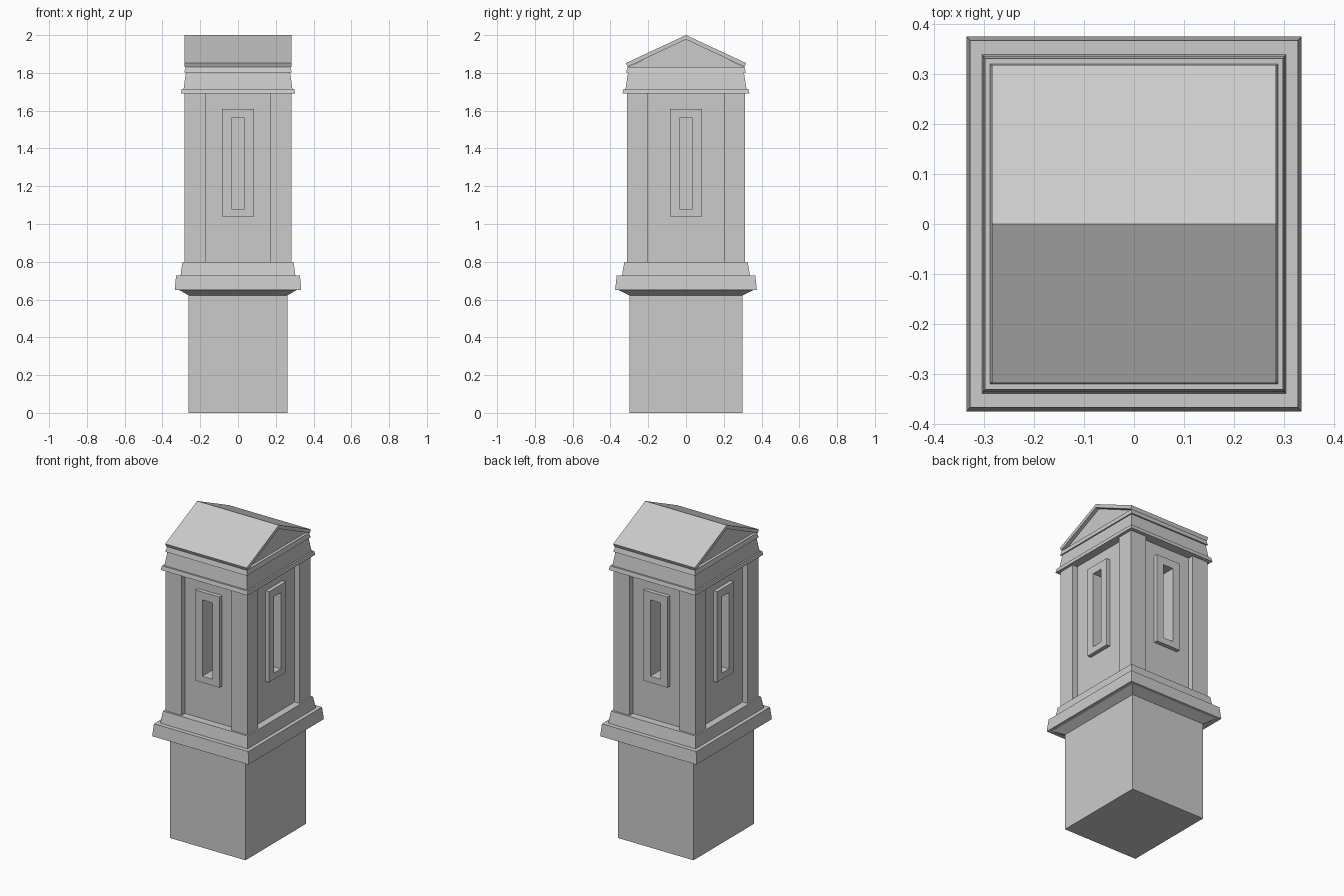
import bpy, bmesh

if "Cube" in bpy.data.objects:
    bpy.data.objects.remove(bpy.data.objects["Cube"])


def make_object(name, bm):
    bmesh.ops.recalc_face_normals(bm, faces=bm.faces)
    mesh = bpy.data.meshes.new(name)
    bm.to_mesh(mesh)
    bm.free()
    ob = bpy.data.objects.new(name, mesh)
    bpy.context.collection.objects.link(ob)
    return ob


def stack(name, profile):
    """Rectangular loft through (half x, half y, z) sections, capped."""
    bm = bmesh.new()
    rings = [[bm.verts.new((sx * hx, sy * hy, z))
              for sx, sy in ((-1, -1), (1, -1), (1, 1), (-1, 1))]
             for hx, hy, z in profile]
    for a, b in zip(rings, rings[1:]):
        for i in range(4):
            j = (i + 1) % 4
            bm.faces.new((a[i], a[j], b[j], b[i]))
    bm.faces.new(rings[0][::-1])
    bm.faces.new(rings[-1])
    return make_object(name, bm)


def boxes(name, extents):
    """Several boxes given as (x0, x1, y0, y1, z0, z1)."""
    bm = bmesh.new()
    for x0, x1, y0, y1, z0, z1 in extents:
        vs = bmesh.ops.create_cube(bm, size=1)["verts"]
        for v in vs:
            v.co = (x0 if v.co.x < 0 else x1,
                    y0 if v.co.y < 0 else y1,
                    z0 if v.co.z < 0 else z1)
    return make_object(name, bm)


def prism(name, outline, hx):
    """Extrude a (y, z) outline along x."""
    bm = bmesh.new()
    a = [bm.verts.new((-hx, y, z)) for y, z in outline]
    b = [bm.verts.new((hx, y, z)) for y, z in outline]
    for i in range(len(a)):
        j = (i + 1) % len(a)
        bm.faces.new((a[i], a[j], b[j], b[i]))
    bm.faces.new(a[::-1])
    bm.faces.new(b)
    return make_object(name, bm)


def four_sides(half, z0, z1, out_x, in_x, out_y, in_y):
    """Same panel box on all four sides of the shaft."""
    ext = []
    for s in (-1, 1):
        x0, x1 = sorted((s * in_x, s * out_x))
        y0, y1 = sorted((s * in_y, s * out_y))
        ext.append((x0, x1, -half, half, z0, z1))
        ext.append((-half, half, y0, y1, z0, z1))
    return ext


def cut(ob, cutter):
    mod = ob.modifiers.new("windows", 'BOOLEAN')
    mod.operation = 'DIFFERENCE'
    mod.solver = 'EXACT'
    mod.object = cutter
    bpy.context.view_layer.objects.active = ob
    bpy.ops.object.modifier_apply(modifier=mod.name)


# Plain pedestal with flared, stepped plinth moulding
stack("pedestal", [
    (0.262, 0.30, 0), (0.262, 0.30, 0.622), (0.31, 0.355, 0.65),
    (0.335, 0.375, 0.65), (0.328, 0.367, 0.727), (0.304, 0.339, 0.727),
    (0.294, 0.326, 0.80)])

# Recessed shaft core and window frames
CX, CY = 0.25, 0.279
core = stack("shaft_core", [(CX, CY, 0.79), (CX, CY, 1.70)])
frames = boxes("window_frames", four_sides(
    0.084, 1.04, 1.61, CX + 0.025, CX - 0.005, CY + 0.025, CY - 0.005))

# Deep window slots
cutter = boxes("window_cutter", four_sides(
    0.035, 1.08, 1.56, CX + 0.1, CX - 0.1, CY + 0.1, CY - 0.1))
cutter.hide_render = True
for ob in (core, frames):
    cut(ob, cutter)
bpy.data.objects.remove(cutter)

# Corner pilasters: L-shaped pairs of boxes wrapped round the core
PX, PY = 0.284, 0.313
for sx, side in ((-1, "left"), (1, "right")):
    for sy, end in ((-1, "front"), (1, "back")):
        pts = [(0.173, PY), (PX, PY), (PX, 0.205), (CX - 0.01, 0.205),
               (CX - 0.01, CY - 0.01), (0.173, CY - 0.01)]
        bm = bmesh.new()
        f = bm.faces.new([bm.verts.new((sx * x, sy * y, 0.795)) for x, y in pts])
        top = bmesh.ops.extrude_face_region(bm, geom=[f])["geom"]
        for v in top:
            if isinstance(v, bmesh.types.BMVert):
                v.co.z = 1.695
        make_object(f"pilaster_{end}_{side}", bm)

# Cornice with frieze and upper band
stack("cornice", [
    (0.302, 0.336, 1.69), (0.298, 0.331, 1.715), (0.288, 0.32, 1.715),
    (0.276, 0.307, 1.802), (0.284, 0.317, 1.802), (0.278, 0.309, 1.832)])

# Gabled roof: overhanging slab over recessed tympanum
prism("roof", [
    (-0.309, 1.832), (-0.318, 1.852), (0, 2.0), (0.318, 1.852),
    (0.309, 1.832), (0, 1.977)], 0.284)
prism("tympanum", [(-0.309, 1.83), (0, 1.98), (0.309, 1.83)], 0.26)
